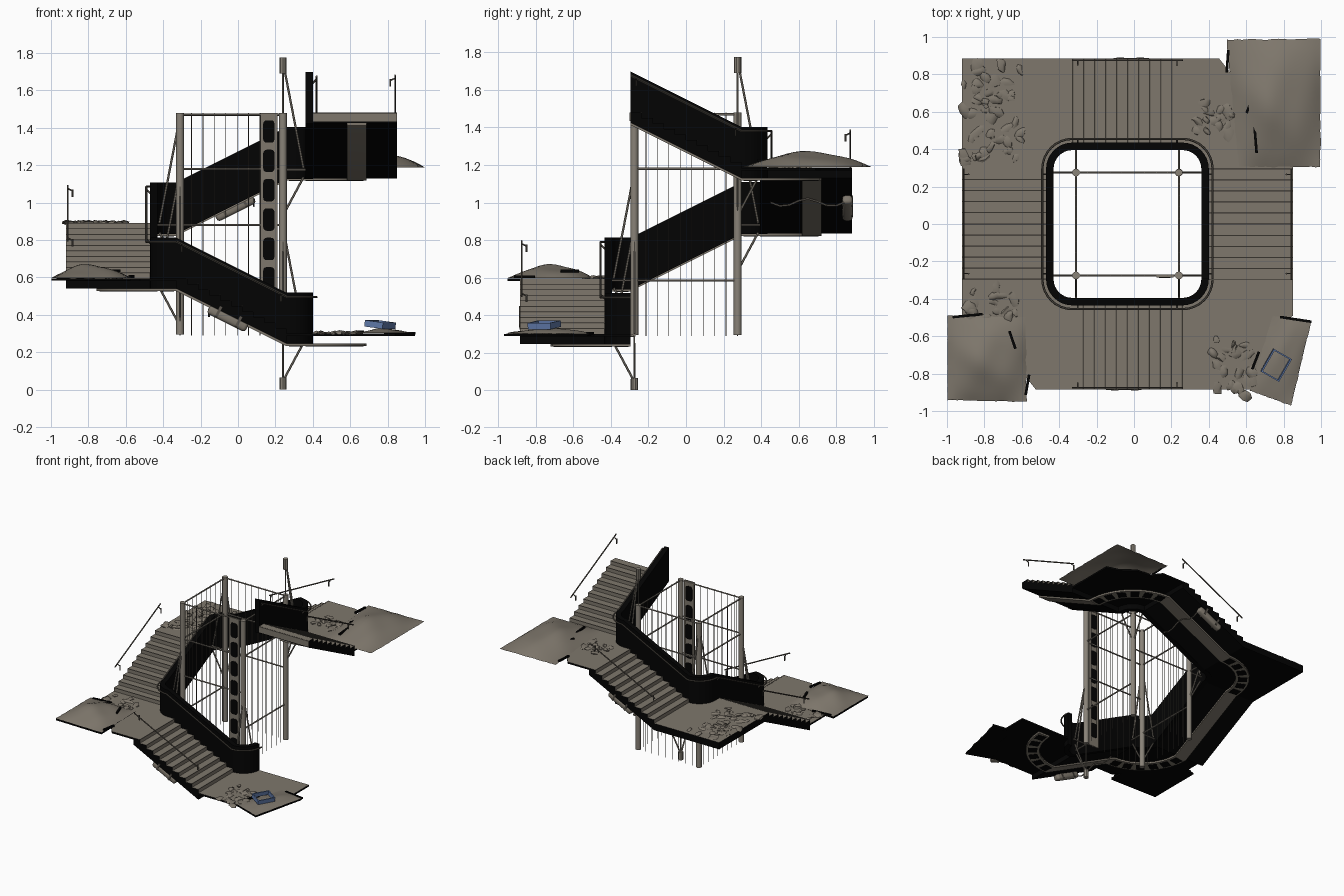
import bpy, bmesh, math, random
from mathutils import Matrix, Vector

if "Cube" in bpy.data.objects:
    bpy.data.objects.remove(bpy.data.objects["Cube"])
random.seed(4)
CX, H, RISE, Z0 = -0.035, 0.295, 0.295, 0.3   # centre, half flight run, rise per side, first level

def mat(name, c):
    m = bpy.data.materials.new(name)
    m.diffuse_color = (*c, 1)
    m.use_nodes = True
    m.node_tree.nodes["Principled BSDF"].inputs["Base Color"].default_value = m.diffuse_color
    return m
TAN = mat("dusty concrete", (0.21, 0.185, 0.15))
STEEL = mat("pale steel", (0.25, 0.225, 0.187))
DARK = mat("dark metal", (0.1, 0.088, 0.072))
BLACK = mat("black", (0.001, 0.001, 0.001))
BLUE = mat("blue", (0.12, 0.2, 0.41))

def T(k):
    """Frame of side k: the front flight turned clockwise and raised."""
    return Matrix.Translation((CX, 0, Z0 + RISE * k)) @ Matrix.Rotation(-math.pi / 2 * k, 4, 'Z')

def finish(name, bm, *mats, rule=None, fix=True, smooth=None):
    if fix:
        bmesh.ops.recalc_face_normals(bm, faces=bm.faces)
    if rule:
        for f in bm.faces:
            f.normal_update()
            f.material_index = rule(f)
    me = bpy.data.meshes.new(name)
    bm.to_mesh(me)
    bm.free()
    for m in mats:
        me.materials.append(m)
    ob = bpy.data.objects.new(name, me)
    bpy.context.collection.objects.link(ob)
    if smooth:
        bpy.ops.object.select_all(action='DESELECT')
        ob.select_set(True)
        bpy.context.view_layer.objects.active = ob
        bpy.ops.object.shade_smooth_by_angle(angle=smooth)
    return ob

def box(bm, c, s, M=Matrix()):
    return bmesh.ops.create_cube(bm, size=1, matrix=M @ Matrix.Translation(c) @ Matrix.Diagonal((*s, 1)))['verts']

def rod(bm, a, b, r, n=6):
    a, b = Vector(a), Vector(b)
    d = b - a
    M = Matrix.Translation((a + b) / 2) @ d.to_track_quat('Z', 'Y').to_matrix().to_4x4()
    bmesh.ops.create_cone(bm, cap_ends=True, segments=n, radius1=r, radius2=r, depth=d.length, matrix=M)

def prism(bm, pts, h, M=Matrix()):
    f = bm.faces.new([bm.verts.new(M @ Vector(p)) for p in pts])
    r = bmesh.ops.extrude_face_region(bm, geom=[f])
    mv = [v for v in r['geom'] if isinstance(v, bmesh.types.BMVert)]
    bmesh.ops.translate(bm, verts=mv, vec=M.to_3x3() @ Vector(h))

def path(r, z, n=8):
    """Rising square spiral at distance r with rounded corners."""
    out = []
    for k in range(4):
        for i in range(n + 1):
            a = -math.pi / 2 * i / n
            q = r - H
            out.append(T(k) @ Vector((H + q * math.cos(a), -H + q * math.sin(a), z)))
    out.append(T(3) @ Vector((-H, -r, z + RISE)))
    return out

def sweep(name, r, section, m):
    bm = bmesh.new()
    rows = [[bm.verts.new(p) for p in path(r + dr, dz)] for dr, dz in section]
    n = len(rows)
    for j in range(n):
        a, b = rows[j], rows[(j + 1) % n]
        for i in range(len(a) - 1):
            bm.faces.new((a[i], a[i + 1], b[i + 1], b[i]))
    bm.faces.new([w[0] for w in rows])
    bm.faces.new([w[-1] for w in rows])
    return finish(name, bm, m, smooth=.6)

# inner parapet, its handrail, and the belly beam under the stair
sweep("inner_parapet", 0.415, [(-.02, -.058), (.02, -.058), (.02, .218), (-.02, .218)], BLACK)
sweep("inner_handrail", 0.455, [(.006 * math.cos(a * 1.047), .195 + .006 * math.sin(a * 1.047)) for a in range(6)], DARK)
sweep("belly_beam", 0.67, [(-.052, -.068), (.052, -.068), (.052, -.054), (-.052, -.054)], TAN)

# belly beam hole plates at the corners
bm = bmesh.new()
for k in range(4):
    for i in range(6):
        a = -math.pi / 2 * (i + .5) / 6
        M = T(k) @ Matrix.Translation((H + .375 * math.cos(a), -H + .375 * math.sin(a), -.069)) @ Matrix.Rotation(a, 4, 'Z')
        box(bm, (0, 0, 0), (.07, .065, .003), M)
finish("belly_beam_holes", bm, BLACK)

# stair flights
run, up = 2 * H / 10, RISE / 10
for k in range(4):
    pts = [(H, -.43, -.055)]
    for i in range(10):
        pts += [(H - run * i, -.43, up * i), (H - run * i, -.43, up * (i + 1))]
    pts += [(-H, -.43, RISE), (-H, -.43, RISE - .055)]
    bm = bmesh.new()
    prism(bm, pts, (0, -.455, 0), T(k))
    low = Z0 + RISE * k - .01
    fwd = T(k).to_3x3() @ Vector((1, 0, 0))
    finish(f"flight_{k+1}", bm, TAN, BLACK, rule=lambda f: 0 if (f.normal.z > .9 or f.normal.dot(fwd) > .9)
           and f.calc_center_median().z > low else 1)
    # tread nosings
    bm = bmesh.new()
    for i in range(10):
        box(bm, (H - run * i - .002, -.66, up * (i + 1) - .001), (.007, .448, .004), T(k))
    finish(f"nosings_{k+1}", bm, DARK)
    # outer handrail with hooked brackets
    bm = bmesh.new()
    M = T(k)
    rod(bm, M @ Vector((H, -.875, .2)), M @ Vector((-H, -.875, .2 + RISE)), .005)
    for x in (H - .03, -H + .03):
        z = .2 + (H - x) / 2
        rod(bm, M @ Vector((x, -.875, z)), M @ Vector((x, -.85, z - .012)), .004)
        rod(bm, M @ Vector((x, -.85, z - .005)), M @ Vector((x, -.85, z - .045)), .005)
        rod(bm, M @ Vector((x, -.455, z - .005)), M @ Vector((x, -.43, z - .03)), .005)
    finish(f"outer_handrail_{k+1}", bm, DARK)
# tan edge on the open top end
bm = bmesh.new()
box(bm, (-H - .002, -.66, RISE - .024), (.006, .45, .046), T(3))
finish("top_end_plate", bm, TAN)

# landings: one whole slab, three thin ones with a broken corner
for k in range(4):
    arc = [(H + .12 * math.cos(-i * math.pi / 12), -H + .12 * math.sin(-i * math.pi / 12), 0) for i in range(7)]
    corner = [(.885, -.885, 0)] if k == 2 else [(.69, -.885, 0), (.72, -.78, 0), (.8, -.68, 0), (.81, -.55, 0), (.885, -.49, 0)]
    bm = bmesh.new()
    prism(bm, arc + [(H, -.885, 0)] + corner + [(.885, -H, 0)], (0, 0, -.055 if k == 2 else -.014), T(k))
    finish(f"landing_{k+1}", bm, TAN, BLACK, rule=lambda f: 0 if f.normal.z > .5 else 1)

# warped dusty sheets over the broken corners, with a dark base below
def mound(name, c, z, h, base, n=18):
    c = [Vector((*p, 0)) for p in c]
    bm = bmesh.new()
    g = []
    for i in range(n + 1):
        for j in range(n + 1):
            u, v = i / n, j / n
            p = c[0].lerp(c[1], u).lerp(c[3].lerp(c[2], u), v)
            s = (math.sin(math.pi * u) * math.sin(math.pi * v)) ** .9
            p.z = z + .003 + h * s * (.9 + .14 * math.sin(9 * u + 3 * v) * math.cos(8 * v - 2 * u))
            if s < .01:
                p += Vector((random.uniform(-.003, .003), random.uniform(-.003, .003), 0))
            g.append(bm.verts.new(p))
    for i in range(n):
        for j in range(n):
            a = i * (n + 1) + j
            bm.faces.new((g[a], g[a + n + 1], g[a + n + 2], g[a + 1]))
    finish(name, bm, TAN, fix=False, smooth=.6)
    if base:
        bm = bmesh.new()
        prism(bm, [(*p.xy, z - .012) for p in c], (0, 0, .012))
        finish(name + "_base", bm, BLACK)
mound("front_right_sheet", [(.62, -.89), (.84, -.97), (.945, -.525), (.74, -.49)], .3, .028, True)
mound("front_left_sheet", [(-.996, -.94), (-.575, -.95), (-.58, -.5), (-.996, -.49)], .595, .075, True)
mound("back_right_sheet", [(.56, .305), (.996, .305), (.996, .99), (.495, .985)], 1.185, .088, False)

# black shards at the breaks
bm = bmesh.new()
for x, y, z, a, l in [(.5, .87, 1.195, 1.5, .12), (.62, .64, 1.225, 1.2, .1), (.65, .45, 1.225, 1.65, .14),
                      (-.89, -.49, .6, .1, .16), (-.65, -.62, .635, 1.9, .1), (-.57, -.86, .605, 1.4, .11),
                      (.65, -.73, .31, 1.2, .1), (.865, -.51, .302, -.15, .17)]:
    box(bm, (0, 0, 0), (l, .014, .014), Matrix.Translation((x, y, z)) @ Matrix.Rotation(a, 4, 'Z'))
finish("break_shards", bm, BLACK)

# rubble chips
def rubble(name, x0, x1, y0, y1, z, n):
    bm = bmesh.new()
    for _ in range(n):
        s = random.uniform(.022, .048)
        M = Matrix.Translation((random.uniform(x0, x1), random.uniform(y0, y1), z + .002)) @ \
            Matrix.Rotation(random.uniform(0, 6.28), 4, 'Z') @ Matrix.Diagonal((s, s * random.uniform(.45, .8), random.uniform(.006, .016), 1))
        for v in bmesh.ops.create_icosphere(bm, subdivisions=1, radius=1, matrix=M)['verts']:
            v.co += Vector((random.uniform(-1, 1), random.uniform(-1, 1), 0)) * s * .25
    finish(name, bm, TAN, smooth=.9)
rubble("rubble_back_left", -.92, -.6, .34, .86, .89, 48)
rubble("rubble_back_right", .32, .54, .45, .66, 1.185, 16)
rubble("rubble_front_left", -.9, -.62, -.54, -.34, .595, 16)
rubble("rubble_front_right", .42, .64, -.92, -.58, .3, 22)

# blue tray
bm = bmesh.new()
M = Matrix.Translation((.76, -.755, .348)) @ Matrix.Rotation(-.52, 4, 'Z') @ Matrix.Rotation(.12, 4, 'Y')
for s in (-1, 1):
    box(bm, (s * .052, 0, 0), (.008, .14, .034), M)
    box(bm, (0, s * .066, 0), (.1, .008, .034), M)
finish("blue_tray", bm, BLUE)

# lift shaft frame
P, TOP = .275, Z0 + 4 * RISE
bm = bmesh.new()
for x in (-P, P):
    for y in (-P, P):
        rod(bm, (CX + x, y, .295), (CX + x, y, TOP), .021, 12)
finish("shaft_posts", bm, STEEL, smooth=.6)
bm = bmesh.new()
for s in (-P, P):
    for z in (.88, 1.18, TOP - .01):
        rod(bm, (CX - P, s, z), (CX + P, s, z), .006)
    for z in (.585, 1.18, TOP - .01):
        rod(bm, (CX + s, -P, z), (CX + s, P, z), .006)
finish("shaft_beams", bm, STEEL)
bm = bmesh.new()
for i in range(1, 9):
    t = -P + 2 * P * i / 9
    for s in (-P, P):
        rod(bm, (CX + t, s, .29), (CX + t, s, TOP), .0022, 4)
        rod(bm, (CX + s, t, .29), (CX + s, t, TOP), .0022, 4)
finish("shaft_bars", bm, DARK)

# struts from the posts to the landing corners, with collars
bm = bmesh.new()
for k in range(4):
    M = T(k)
    for zp, zr in ((.57, 0), (-.255, -.05)):
        for e in ((.385, -P, zr), (P, -.385, zr)):
            rod(bm, M @ Vector((P, -P, zp)), M @ Vector(e), .006)
        rod(bm, M @ Vector((P, -P, zp - .03)), M @ Vector((P, -P, zp + .02)), .019, 10)
    rod(bm, M @ Vector((P, -P, -.26)), M @ Vector((P, -P, .57)), .004)
    for e in ((.4, -P, -.01), (P, -.4, -.01)):
        rod(bm, M @ Vector((P, -P, -.01)), M @ Vector(e), .006)
finish("corner_struts", bm, STEEL)
bm = bmesh.new()
rod(bm, (CX + P, -P, 0), (CX + P, -P, .06), .02, 10)
rod(bm, (CX + P, P, 1.69), (CX + P, P, 1.775), .02, 10)
finish("shaft_end_caps", bm, STEEL)

# perforated panel on the front of the shaft
bm = bmesh.new()
box(bm, (.165, -.28, .89), (.09, .012, 1.18))
finish("slotted_panel", bm, TAN)
bm = bmesh.new()
for i in range(7):
    z = 1.38 - .157 * i
    pts = []
    for q, (sx, sz) in enumerate(((1, 1), (-1, 1), (-1, -1), (1, -1))):
        for j in range(4):
            a = math.pi / 2 * (q + j / 3)
            pts.append((.165 + sx * .012 + .018 * math.cos(a), -.289, z + sz * .042 + .018 * math.sin(a)))
    for y in (0, .015):
        prism(bm, [(p[0], p[1] + y, p[2]) for p in pts], (0, .003, 0))
finish("slotted_panel_holes", bm, BLACK)

# lamps hung under the front and back flights, each with a sagging cable
for k in (0, 2):
    M = T(k) @ Matrix.Translation((-.02, -.86, .08)) @ Matrix.Rotation(math.atan(.5), 4, 'Y')
    bm = bmesh.new()
    box(bm, (0, 0, 0), (.23, .055, .05), M)
    bmesh.ops.bevel(bm, geom=bm.edges[:], offset=.018, segments=3, affect='EDGES', profile=.5)
    finish(f"lamp_{k}", bm, TAN, smooth=.6)
    bm = bmesh.new()
    for x in (-.06, .06):
        box(bm, (x, 0, .012), (.014, .06, .06), M)
    finish(f"lamp_straps_{k}", bm, DARK)
    bm = bmesh.new()
    M = T(k)
    c = [M @ Vector((-.12, -.45 - .05 * i, .11 - .02 * math.sin(i * 1.2))) for i in range(9)]
    for a, b in zip(c, c[1:]):
        rod(bm, a, b, .005)
    finish(f"cable_{k}", bm, TAN)
